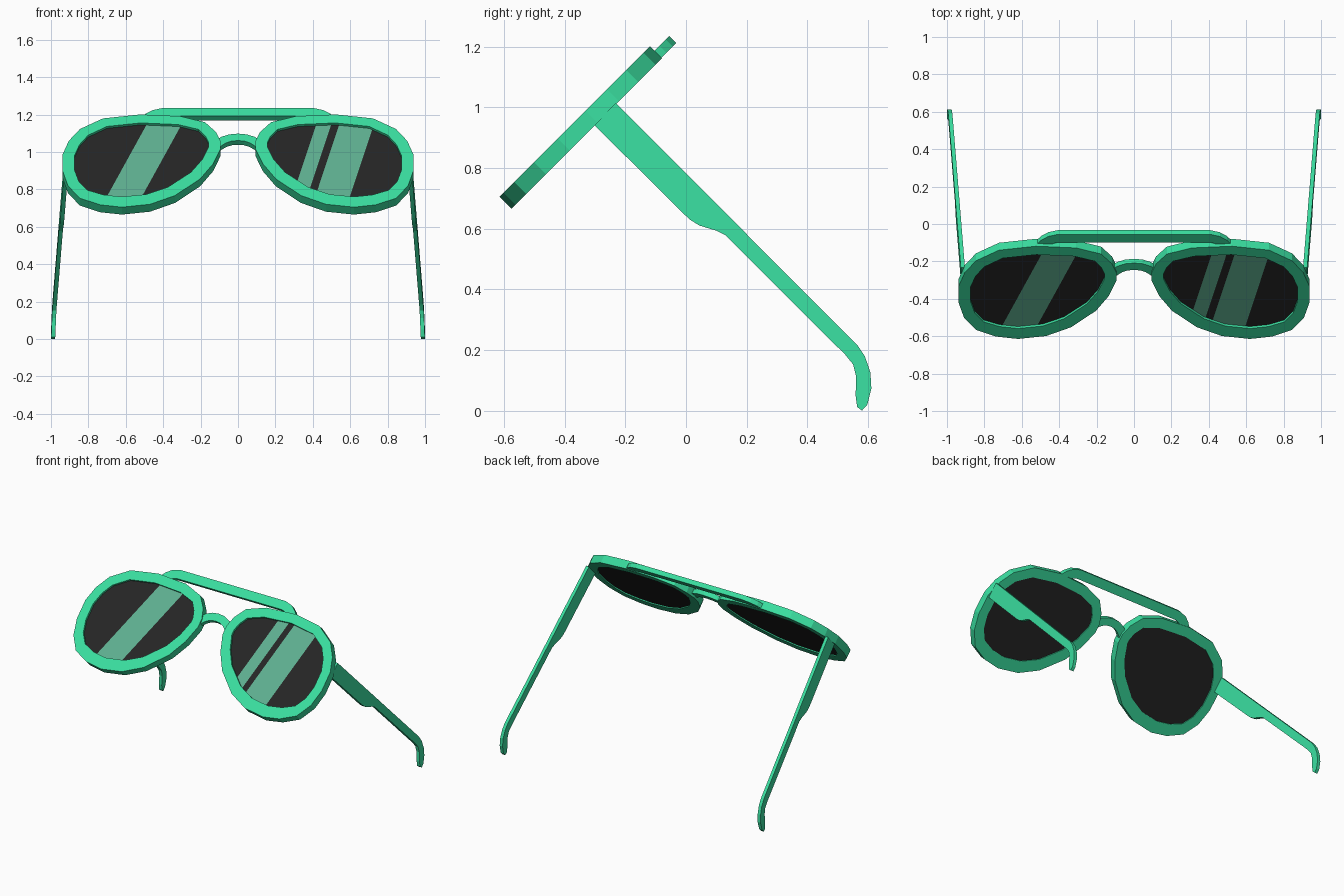
import bpy, bmesh, math
from mathutils import Vector

if "Cube" in bpy.data.objects:
    bpy.data.objects.remove(bpy.data.objects["Cube"])

R = math.sqrt(0.5)


def tilt(x, v, w):
    """Frame space (x across, v up the frame, w out of the front) to world, leaning 45 degrees."""
    return Vector((x, (v - w) * R, (v + w) * R))


def material(name, rgb):
    m = bpy.data.materials.new(name)
    m.diffuse_color = (*rgb, 1)
    m.use_nodes = True
    m.node_tree.nodes["Principled BSDF"].inputs["Base Color"].default_value = m.diffuse_color
    return m


green = material("frame green", (0.042, 0.730, 0.350))
black = material("lens black", (0.0185, 0.0185, 0.0185))
glint = material("lens reflection", (0.114, 0.429, 0.280))


def finish(name, bm, mats):
    bmesh.ops.recalc_face_normals(bm, faces=bm.faces)
    me = bpy.data.meshes.new(name)
    for m in mats:
        me.materials.append(m)
    bm.to_mesh(me)
    bm.free()
    ob = bpy.data.objects.new(name, me)
    bpy.context.collection.objects.link(ob)
    return ob


def bridge_loops(bm, loops, cyclic=True):
    """Join a series of equal vertex loops with quads; cyclic also joins last to first."""
    n = len(loops[0])
    pairs = list(zip(loops, loops[1:])) + ([(loops[-1], loops[0])] if cyclic else [])
    for a, b in pairs:
        for i in range(n):
            j = (i + 1) % n
            bm.faces.new((a[i], a[j], b[j], b[i]))


# Outline of one rim, as (x, v), running round from the nose side
OUTER = [(.094, .504), (.134, .39), (.203, .277), (.337, .152), (.47, .086), (.62, .064),
         (.738, .082), (.845, .132), (.909, .225), (.937, .335), (.937, .465), (.905, .565),
         (.845, .655), (.722, .735), (.524, .765), (.31, .752), (.176, .706), (.118, .632),
         (.094, .565)]


def inset(pts):
    """Inward offset, wider along the bottom than along the top."""
    out = []
    for i, p in enumerate(pts):
        a, b = Vector(pts[i - 1]), Vector(pts[(i + 1) % len(pts)])
        t = (b - a).normalized()
        nx, nv = t.y, -t.x                      # outward normal
        out.append((p[0] - nx * .064, p[1] - nv * (.079 if nv < 0 else .064)))
    return out


INNER = inset(OUTER)
FRONT, BACK = .933, .877


def rim(name, s):
    bm = bmesh.new()
    loops = [[bm.verts.new(tilt(s * x, v, w)) for x, v in pts]
             for pts, w in ((OUTER, FRONT), (OUTER, BACK), (INNER, BACK), (INNER, FRONT))]
    bridge_loops(bm, loops)
    finish(name, bm, [green])


def lens(name, s, slope, bands):
    """Flat lens; slanted bands of its front face are cut in as reflections."""
    bm = bmesh.new()
    loops = [[bm.verts.new((s * x, v, w)) for x, v in INNER] for w in (.918, .884)]
    bridge_loops(bm, loops, cyclic=False)
    for l in loops:
        bm.faces.new(l)
    for c in [c for band in bands for c in band]:
        bmesh.ops.bisect_plane(bm, geom=bm.verts[:] + bm.edges[:] + bm.faces[:],
                               plane_co=(c, .4, 0), plane_no=(1, -slope, 0))
    for f in bm.faces:
        m = f.calc_center_median()
        k = m.x - slope * (m.y - .4)
        if m.z > .917 and any(lo < k < hi for lo, hi in bands):
            f.material_index = 1
    for v in bm.verts:
        v.co = tilt(*v.co)
    finish(name, bm, [black, glint])


def strip(name, path, half, w0, w1):
    """Rectangular bar following a path of (x, v) in the frame plane."""
    bm = bmesh.new()
    sections = []
    for i, p in enumerate(path):
        a = Vector(path[max(i - 1, 0)])
        b = Vector(path[min(i + 1, len(path) - 1)])
        t = (b - a).normalized()
        n = Vector((-t.y, t.x)) * half
        sections.append([bm.verts.new(tilt(p[0] + k * n.x, p[1] + k * n.y, w))
                         for k, w in ((1, w0), (1, w1), (-1, w1), (-1, w0))])
    bridge_loops(bm, sections, cyclic=False)
    bm.faces.new(sections[0])
    bm.faces.new(sections[-1])
    finish(name, bm, [green])


# Side profile of a temple arm with its hooked ear end, as world (y, z)
ARM = [(-.232, 1.014), (.564, .217), (.59, .178), (.608, .125), (.611, .072), (.598, .02),
       (.58, .0), (.564, .012), (.559, .05), (.561, .112), (.551, .152), (.525, .184),
       (.130, .578), (.10, .593), (.044, .610), (.015, .628), (-.005, .646), (-.303, .942)]


def temple(name, s):
    bm = bmesh.new()
    loops = []
    for side in (-.011, .011):
        loop = []
        for y, z in ARM:
            w = (z - y) * R
            loop.append(bm.verts.new((s * (.915 + .0575 * (.88 - w) + side), y, z)))
        loops.append(loop)
    bridge_loops(bm, loops, cyclic=False)
    for l in loops:
        bm.faces.new(l)
    finish(name, bm, [green])


# Rims and temple arms on both sides
for side, s in (("left", -1), ("right", 1)):
    rim(side + "_rim", s)
    temple(side + "_temple", s)

# Lenses with differing reflections
lens("left_lens", -1, .39, [(-.607, -.42)])
lens("right_lens", 1, .235, [(.347, .427), (.47, .655)])


def mirrored(half):
    return [(-x, v) for x, v in half] + [(x, v) for x, v in reversed(half) if x > 0]


# Nose bridge and brow bar
strip("nose_bridge", mirrored([(.135, .525), (.105, .558), (.075, .583), (.04, .598), (0, .603)]),
      .026, .892, .924)
strip("brow_bar", mirrored([(.50, .735), (.475, .768), (.445, .791), (.405, .804)]),
      .03, .880, .912)
